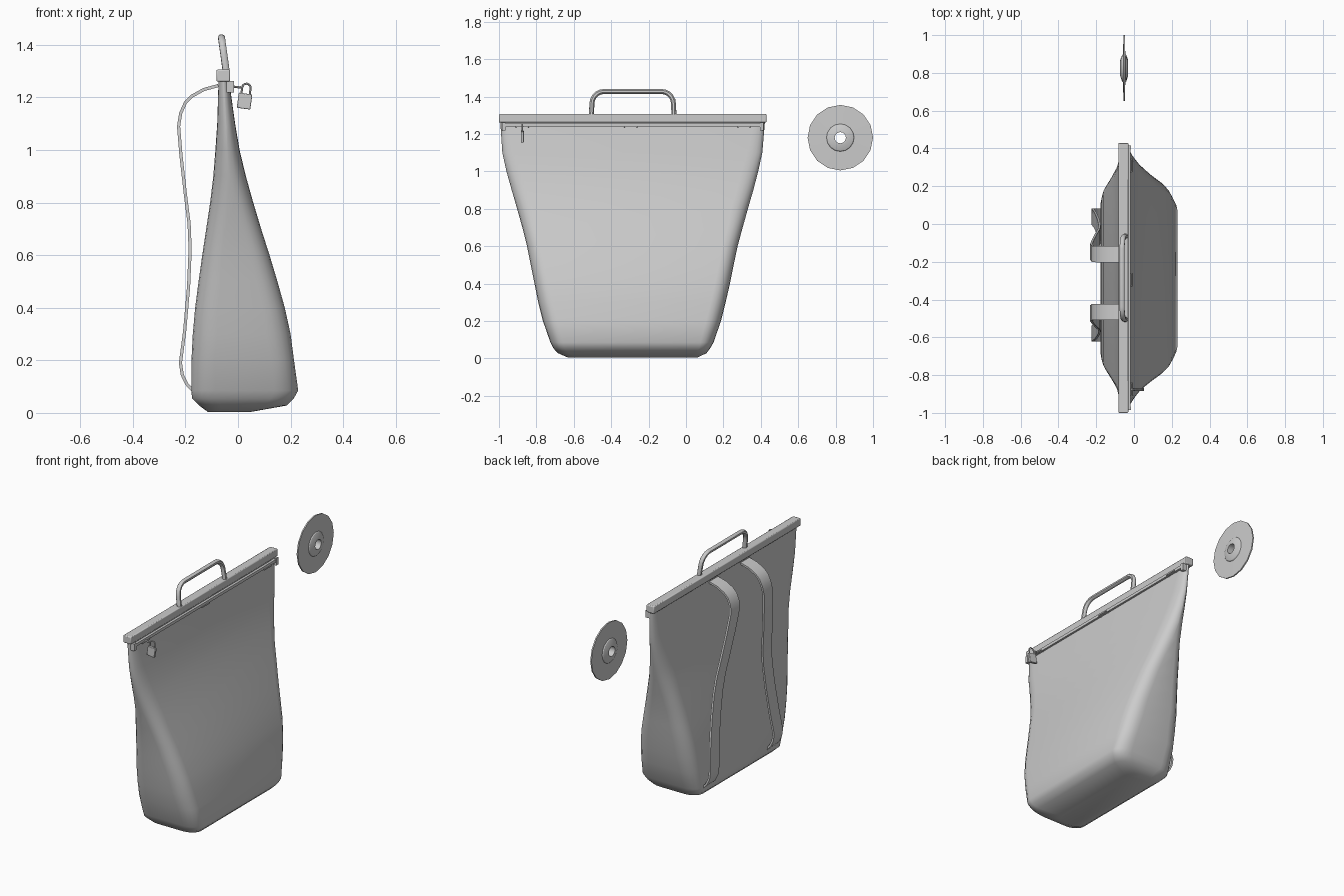
import bpy, bmesh, math
from mathutils import Vector, Matrix

if "Cube" in bpy.data.objects:
    bpy.data.objects.remove(bpy.data.objects["Cube"])


def make(name, verts, faces, angle=35):
    me = bpy.data.meshes.new(name)
    me.from_pydata([tuple(v) for v in verts], [], faces)
    bm = bmesh.new()
    bm.from_mesh(me)
    bmesh.ops.recalc_face_normals(bm, faces=bm.faces)
    bm.to_mesh(me)
    bm.free()
    ob = bpy.data.objects.new(name, me)
    bpy.context.collection.objects.link(ob)
    smooth(ob, angle)
    return ob


def smooth(ob, angle=35):
    bpy.ops.object.select_all(action='DESELECT')
    ob.select_set(True)
    bpy.context.view_layer.objects.active = ob
    bpy.ops.object.shade_smooth_by_angle(angle=math.radians(angle))


def loft(name, rings, angle=35, caps=True, closed=False):
    n, m = len(rings[0]), len(rings)
    faces = [(i * n + j, i * n + (j + 1) % n,
              (i + 1) % m * n + (j + 1) % n, (i + 1) % m * n + j)
             for i in range(m if closed else m - 1) for j in range(n)]
    if caps and not closed:
        faces += [tuple(range(n)), tuple(range((m - 1) * n, m * n))]
    return make(name, [v for r in rings for v in r], faces, angle)


def box(name, lo, hi, bevel=0.0):
    rings = [[(lo[0], lo[1], z), (hi[0], lo[1], z), (hi[0], hi[1], z), (lo[0], hi[1], z)]
             for z in (lo[2], hi[2])]
    ob = loft(name, rings)
    if bevel:
        mod = ob.modifiers.new("bevel", 'BEVEL')
        mod.width = bevel
        mod.segments = 2
    return ob


def tube(name, pts, radius, res=2):
    cu = bpy.data.curves.new(name, 'CURVE')
    cu.dimensions = '3D'
    cu.bevel_depth = radius
    cu.bevel_resolution = res
    cu.use_fill_caps = True
    sp = cu.splines.new('POLY')
    sp.points.add(len(pts) - 1)
    for p, q in zip(sp.points, pts):
        p.co = (*q, 1)
    ob = bpy.data.objects.new(name, cu)
    bpy.context.collection.objects.link(ob)
    bpy.ops.object.select_all(action='DESELECT')
    ob.select_set(True)
    bpy.context.view_layer.objects.active = ob
    bpy.ops.object.convert(target='MESH')
    smooth(bpy.context.object, 45)
    return bpy.context.object


# Bag body: z, back x, front x, low y, high y, corner depth x (share), corner length y
profile = [
    (0.004, -0.115, 0.05, -0.63, 0.06, 0.6, 0.06),
    (0.028, -0.148, 0.185, -0.685, 0.11, 0.5, 0.06),
    (0.055, -0.175, 0.212, -0.71, 0.13, 0.45, 0.06),
    (0.085, -0.177, 0.229, -0.725, 0.147, 0.45, 0.07),
    (0.20, -0.177, 0.213, -0.765, 0.187, 0.45, 0.08),
    (0.30, -0.172, 0.200, -0.79, 0.212, 0.5, 0.08),
    (0.40, -0.163, 0.178, -0.81, 0.235, 0.5, 0.08),
    (0.50, -0.150, 0.150, -0.83, 0.255, 0.55, 0.08),
    (0.60, -0.136, 0.120, -0.85, 0.276, 0.6, 0.08),
    (0.70, -0.121, 0.088, -0.875, 0.303, 0.7, 0.08),
    (0.80, -0.106, 0.058, -0.903, 0.331, 0.85, 0.09),
    (0.90, -0.094, 0.030, -0.932, 0.36, 0.95, 0.09),
    (1.00, -0.086, 0.006, -0.96, 0.386, 1.0, 0.09),
    (1.10, -0.079, -0.011, -0.982, 0.408, 1.0, 0.08),
    (1.265, -0.074, -0.034, -0.993, 0.422, 1.0, 0.06),
]
rings = []
for z, x0, x1, y0, y1, share, ry in profile:
    cx, cy, hx, hy = (x0 + x1) / 2, (y0 + y1) / 2, (x1 - x0) / 2, (y1 - y0) / 2
    rx = hx * min(share, 0.99)
    ring = []
    for q, (sx, sy) in enumerate([(1, 1), (-1, 1), (-1, -1), (1, -1)]):
        for k in range(6):
            a = math.pi / 2 * (q + k / 5)
            ring.append((cx + sx * (hx - rx) + rx * math.cos(a),
                         cy + sy * (hy - ry) + ry * math.sin(a), z))
    rings.append(ring)
loft("bag_body", rings, 60)

# Closure bar and zip strip under it
box("top_bar", (-0.082, -1.0, 1.26), (-0.03, 0.43, 1.306), 0.005)
box("zip_strip", (-0.036, -0.975, 1.238), (-0.018, 0.405, 1.256))
for i, y in enumerate((-0.875, -0.295, 0.31)):
    tube(f"zip_staple_{i}", [(-0.03, y - 0.033, 1.238), (-0.012, y - 0.033, 1.24),
                             (-0.012, y + 0.033, 1.24), (-0.03, y + 0.033, 1.238)], 0.004, 1)
for i, y in enumerate((-0.975, 0.405)):
    box(f"bar_end_clip_{i}", (-0.045, y - 0.01, 1.218), (-0.016, y + 0.01, 1.262))

# Carry handle with rounded corners
yc, half, r = -0.285, 0.218, 0.065
arc = [(half - r + r * math.cos(a), 1.427 - r + r * math.sin(a))
       for a in [math.pi / 2 * k / 5 for k in range(6)]]
side = [(half + 0.003, 1.295)] + arc
path = side + [(-y, z) for y, z in reversed(side)]
tube("carry_handle", [(-0.045 - 0.14 * (z - 1.3), yc + y, z) for y, z in path], 0.014)

# Shoulder straps on the back
strap_path = [(-0.075, 1.245), (-0.13, 1.23), (-0.175, 1.205), (-0.2, 1.18), (-0.218, 1.14),
              (-0.226, 1.09), (-0.217, 0.98), (-0.2, 0.83), (-0.186, 0.72), (-0.182, 0.62),
              (-0.188, 0.48), (-0.203, 0.31), (-0.219, 0.19), (-0.212, 0.145),
              (-0.195, 0.11), (-0.172, 0.085)]


def strap(name, y_top, y_low, width=0.085, thick=0.012):
    rings = []
    for i, (x, z) in enumerate(strap_path):
        a = Vector(strap_path[max(i - 1, 0)])
        b = Vector(strap_path[min(i + 1, len(strap_path) - 1)])
        t = (b - a).normalized()
        nx, nz = -t.y * thick / 2, t.x * thick / 2
        f = min(max((1.15 - z) / 0.95, 0), 1)
        y = y_top + (y_low - y_top) * f
        rings.append([(x + s * nx, y + e * width / 2, z + s * nz)
                      for s, e in ((1, 1), (1, -1), (-1, -1), (-1, 1))])
    loft(name, rings, 40)


strap("strap_left", -0.16, 0.04)
strap("strap_right", -0.465, -0.58)

# Padlock hanging from the zip, slightly tilted
lock = box("padlock_body", (-0.026, -0.008, -0.03), (0.026, 0.008, 0.028), 0.003)
sh = [(-0.016, 0, 0.02), (-0.016, 0, 0.05)]
sh += [(-0.016 * math.cos(a), 0, 0.05 + 0.016 * math.sin(a))
       for a in [math.pi * k / 6 for k in range(1, 6)]]
sh += [(0.016, 0, 0.05), (0.016, 0, 0.02)]
shackle = tube("padlock_shackle", sh, 0.004, 1)
for ob in (lock, shackle):
    ob.matrix_world = Matrix.Translation((0.025, -0.875, 1.187)) @ Matrix.Rotation(math.radians(8), 4, 'Y')
tube("padlock_loop", [(-0.035, -0.875, 1.242), (0.012, -0.875, 1.238)], 0.005, 1)

# Separate disc with raised hub and centre hole
half_prof = [(0.03, 0.021), (0.042, 0.021), (0.07, 0.011), (0.074, 0.006), (0.175, 0.004)]
disc_prof = half_prof + [(rad, -x) for rad, x in reversed(half_prof)]
rings = [[(-0.052 + x, 0.825 + rad * math.cos(a), 1.18 + rad * math.sin(a)) for rad, x in disc_prof]
         for a in [math.tau * k / 16 for k in range(16)]]
loft("disc", rings, 30, closed=True)
